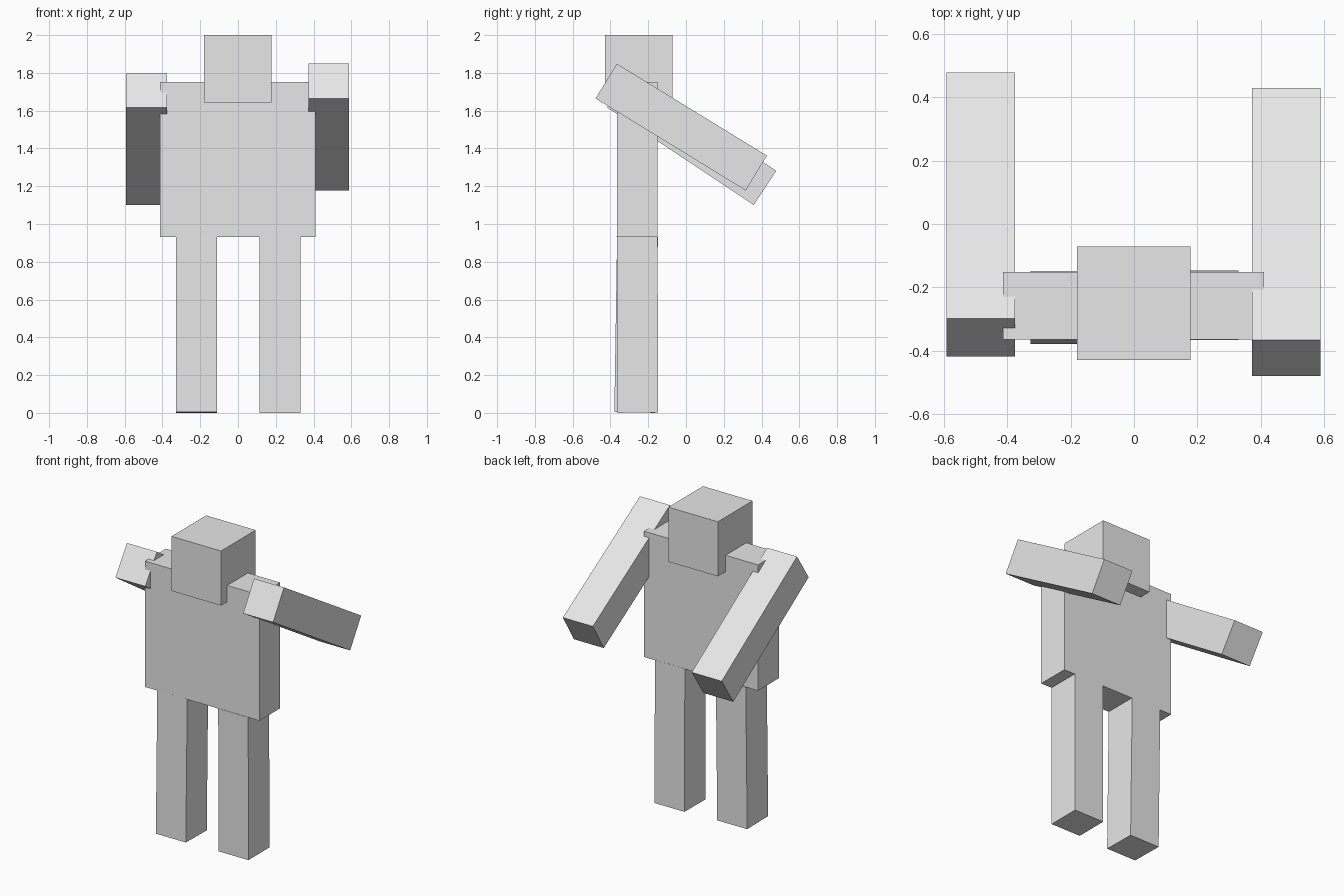
import bpy
from math import radians

default = bpy.data.objects.get("Cube")
if default:
    bpy.data.objects.remove(default, do_unlink=True)

# One plain grey for the whole figure
GREY = (0.8, 0.8, 0.8, 1.0)
grey = bpy.data.materials.new("light_grey")
grey.use_nodes = True
grey.diffuse_color = GREY
grey.node_tree.nodes["Principled BSDF"].inputs["Base Color"].default_value = GREY


def block(name, centre, size, tilt=0.0):
    """Box of the given size, swung by tilt degrees about the x axis."""
    bpy.ops.mesh.primitive_cube_add(size=1, location=centre)
    obj = bpy.context.object
    obj.name = name
    obj.scale = size
    obj.rotation_euler.x = radians(tilt)
    obj.data.materials.append(grey)
    return obj


LIMB = 0.216    # limb thickness
REACH = 0.932   # limb length

# Head and torso
block("head", (-0.001, -0.25, 1.822), (0.357, 0.357, 0.356))
block("torso", (-0.002, -0.258, 1.341), (0.824, 0.213, 0.82))

# Arms swung backwards
block("left_arm", (0.48, -0.025, 1.513), (LIMB, REACH, LIMB), -31.5)
block("right_arm", (-0.484, 0.03, 1.449), (LIMB, REACH, LIMB), -33.6)

# Legs, very slightly mid-stride
block("left_leg", (0.222, -0.257, 0.467), (LIMB, LIMB, REACH), 0.2)
block("right_leg", (-0.219, -0.264, 0.468), (LIMB, LIMB, REACH), -0.9)
